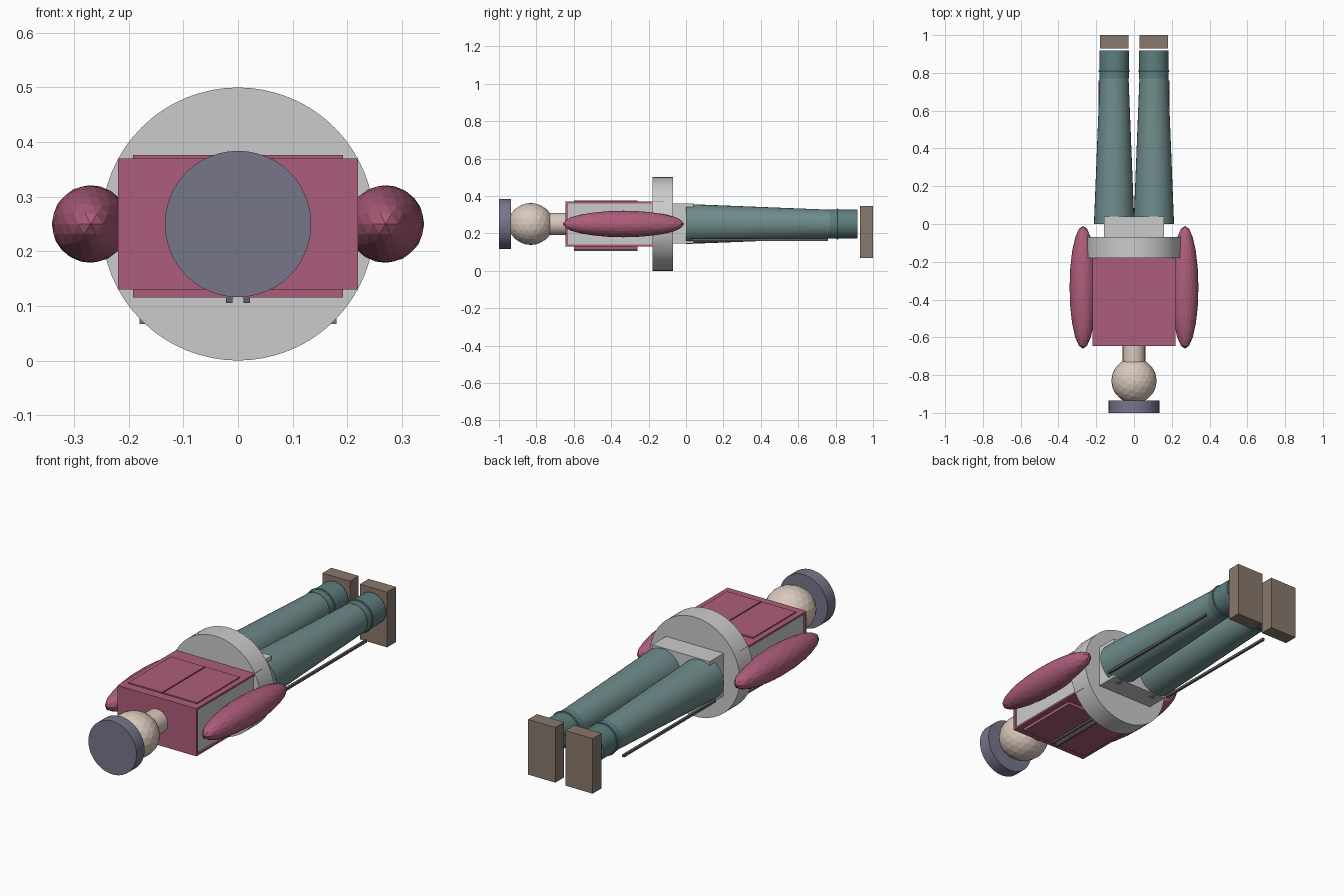
import bpy
from math import radians

if "Cube" in bpy.data.objects:
    bpy.data.objects.remove(bpy.data.objects["Cube"])


def material(name, rgb):
    m = bpy.data.materials.new(name)
    m.diffuse_color = (*rgb, 1)
    m.use_nodes = True
    m.node_tree.nodes["Principled BSDF"].inputs["Base Color"].default_value = m.diffuse_color
    return m


RED = material("coat_red", (0.42, 0.11, 0.2))
TEAL = material("trouser_teal", (0.16, 0.26, 0.26))
DARK_TEAL = material("cuff_teal", (0.11, 0.21, 0.21))
CAP = material("cap_slate", (0.18, 0.18, 0.26))
SKIN = material("skin", (0.7, 0.58, 0.5))
SHOE = material("shoe_brown", (0.25, 0.19, 0.15))
DARK = material("trim_dark", (0.12, 0.12, 0.12))
Z = 0.25  # height of the body axis


def finish(name, mat, smooth=False):
    ob = bpy.context.object
    ob.name = name
    bpy.ops.object.transform_apply(location=False, rotation=True, scale=True)
    if mat:
        ob.data.materials.append(mat)
    if smooth:
        bpy.ops.object.shade_smooth_by_angle(angle=radians(35))
    return ob


def box(name, x, y, z, mat=None):
    """Box from (min, max) ranges."""
    bpy.ops.mesh.primitive_cube_add(size=1, location=[sum(r) / 2 for r in (x, y, z)])
    bpy.context.object.scale = [r[1] - r[0] for r in (x, y, z)]
    return finish(name, mat)


def tube(name, x, y0, y1, r0, r1, mat=None, sides=48):
    """Cylinder or cone along y, radius r0 at y0 and r1 at y1."""
    bpy.ops.mesh.primitive_cone_add(vertices=sides, radius1=r0, radius2=r1, depth=y1 - y0,
                                    location=(x, (y0 + y1) / 2, Z), rotation=(radians(-90), 0, 0))
    return finish(name, mat, True)


def ball(name, x, y, radii, mat):
    bpy.ops.mesh.primitive_ico_sphere_add(subdivisions=3, radius=1, location=(x, y, Z))
    bpy.context.object.scale = radii
    return finish(name, mat)


# Head, cap and neck
tube("cap", 0, -1.0, -0.935, 0.134, 0.134, CAP)
ball("head", 0, -0.83, (0.12, 0.12, 0.112), SKIN)
tube("neck", 0, -0.74, -0.63, 0.06, 0.06, SKIN, 24)

# Torso core with coat plates on collar end, front and back
box("torso", (-0.212, 0.212), (-0.635, -0.1), (0.14, 0.36))
box("coat_collar", (-0.22, 0.22), (-0.645, -0.632), (0.13, 0.37), RED)
box("coat_upper", (-0.22, 0.22), (-0.645, -0.12), (0.36, 0.37), RED)
box("coat_lower", (-0.22, 0.22), (-0.645, -0.12), (0.13, 0.14), RED)

# Hooped waist and hips
tube("waist_hoop", 0, -0.18, -0.07, 0.25, 0.25, None, 64)
box("hips", (-0.16, 0.16), (-0.08, 0.04), (0.145, 0.36))

for side, s in (("left", -1), ("right", 1)):
    def span(a, b):
        return tuple(sorted((s * a, s * b)))

    # Raised coat panels and the closing bars
    box(side + "_upper_panel", span(0.003, 0.192), (-0.6, -0.26), (0.368, 0.376), RED)
    box(side + "_lower_panel", span(0.008, 0.192), (-0.6, -0.26), (0.115, 0.132), RED)
    box(side + "_closing_bar", span(0.01, 0.022), (-0.6, -0.26), (0.105, 0.118), DARK)

    # Arms
    ball(side + "_arm", s * 0.27, -0.335, (0.071, 0.325, 0.071), RED)

    # Legs, ankle cuffs and shoes
    tube(side + "_leg", s * 0.105, 0.0, 0.78, 0.107, 0.076, TEAL, 32)
    tube(side + "_cuff", s * 0.105, 0.77, 0.918, 0.078, 0.078, DARK_TEAL, 32)
    bpy.ops.mesh.primitive_torus_add(major_radius=0.077, minor_radius=0.006, major_segments=32,
                                     minor_segments=8, location=(s * 0.105, 0.81, Z),
                                     rotation=(radians(90), 0, 0))
    finish(side + "_cuff_ring", DARK_TEAL, True)
    box(side + "_shoe", span(0.028, 0.18), (0.93, 1.0), (0.067, 0.345), SHOE)

    # Trouser seam rod on the outer lower side
    box(side + "_leg_seam", span(0.176, 0.188), (0.03, 0.76), (0.16, 0.172), DARK)
